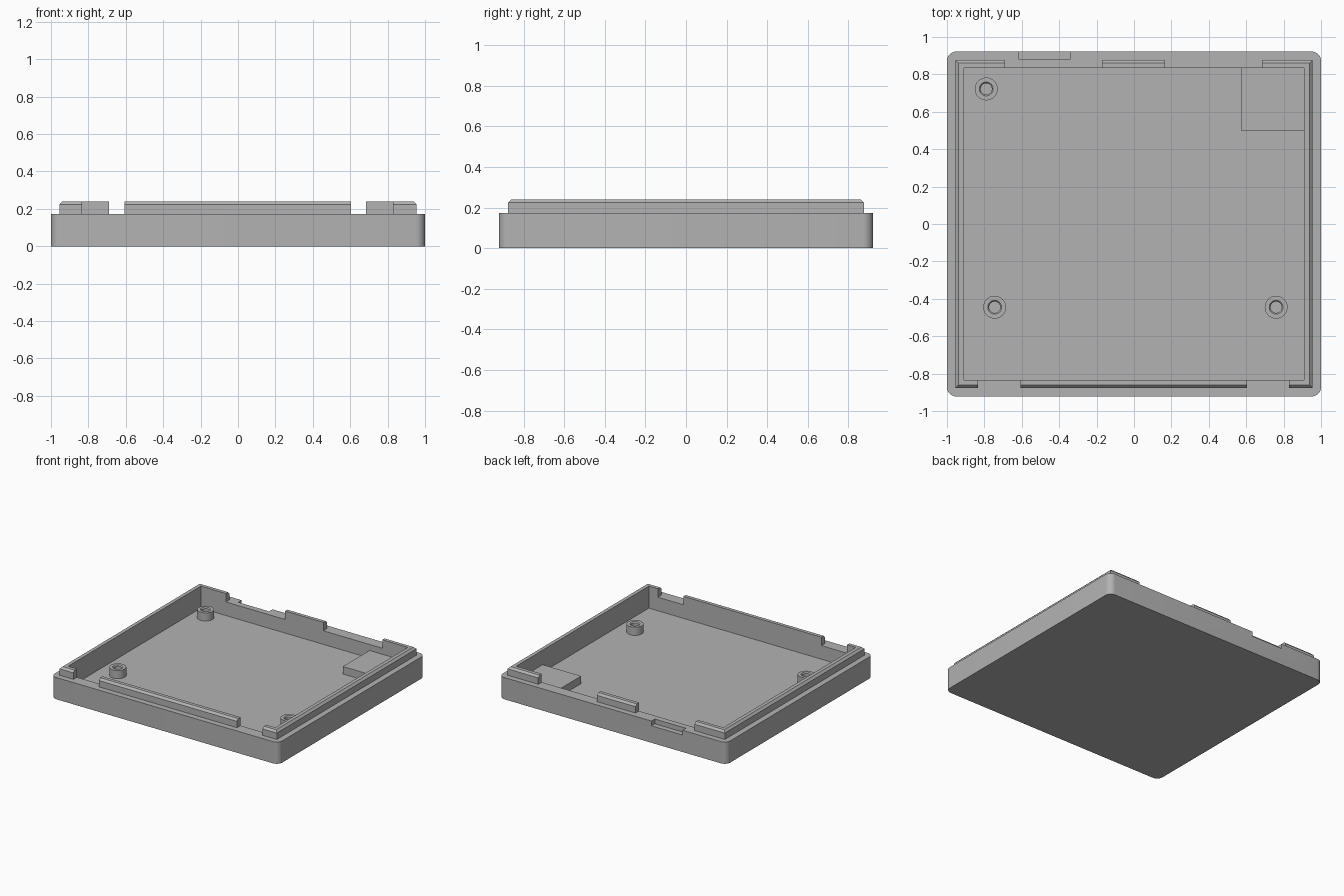
import bpy, bmesh, math

cube = bpy.data.objects.get("Cube")
if cube:
    bpy.data.objects.remove(cube)

grey = bpy.data.materials.new("mid grey plastic")
grey.use_nodes = True
grey.diffuse_color = (0.45, 0.45, 0.45, 1)
grey.node_tree.nodes["Principled BSDF"].inputs["Base Color"].default_value = grey.diffuse_color

FLOOR, RIM, LIP_TOP = 0.065, 0.173, 0.24
IN_X, IN_Y = 0.91, 0.833      # cavity half sizes
LIP_X, LIP_Y = 0.955, 0.877   # lip half sizes


def finish(name, bm):
    bmesh.ops.recalc_face_normals(bm, faces=bm.faces)
    mesh = bpy.data.meshes.new(name)
    bm.to_mesh(mesh)
    bm.free()
    mesh.materials.append(grey)
    obj = bpy.data.objects.new(name, mesh)
    bpy.context.collection.objects.link(obj)
    return obj


def box(name, x, y, z, round_upright=0, chamfer_top=0):
    """Box from (low, high) ranges, with optional edge treatment."""
    bm = bmesh.new()
    bmesh.ops.create_cube(bm, size=1)
    for v in bm.verts:
        v.co = [r[0] if c < 0 else r[1] for c, r in zip(v.co, (x, y, z))]
    if round_upright:
        edges = [e for e in bm.edges if abs(e.verts[0].co.z - e.verts[1].co.z) > 0.01]
        bmesh.ops.bevel(bm, geom=edges, offset=round_upright, segments=8,
                        profile=0.5, affect='EDGES')
    if chamfer_top:
        edges = [e for e in bm.edges if all(v.co.z > z[1] - 0.001 for v in e.verts)]
        bmesh.ops.bevel(bm, geom=edges, offset=chamfer_top, segments=1, affect='EDGES')
    return finish(name, bm)


def cut(obj, cutters):
    """Subtract the cutters, bake the result and discard them."""
    for c in cutters:
        c.hide_render = True
        mod = obj.modifiers.new("cut", 'BOOLEAN')
        mod.operation, mod.solver, mod.object = 'DIFFERENCE', 'EXACT', c
    deps = bpy.context.evaluated_depsgraph_get()
    mesh = bpy.data.meshes.new_from_object(obj.evaluated_get(deps))
    obj.modifiers.clear()
    obj.data = mesh
    for c in cutters:
        bpy.data.objects.remove(c)


def smooth(obj):
    bpy.ops.object.select_all(action='DESELECT')
    obj.select_set(True)
    bpy.context.view_layer.objects.active = obj
    bpy.ops.object.shade_smooth_by_angle(angle=math.radians(30))


# Tray body with its cavity and the finger notch in the back rim
tray = box("tray_body", (-1, 1), (-0.922, 0.922), (0, RIM), round_upright=0.05)
cut(tray, [
    box("cavity_cutter", (-IN_X, IN_X), (-IN_Y, IN_Y), (FLOOR, 0.5)),
    box("notch_cutter", (-0.615, -0.342), (0.88, 1.1), (0.135, 0.5)),
])
smooth(tray)

# Raised locating lip, interrupted at the front and back
lip = box("locating_lip", (-LIP_X, LIP_X), (-LIP_Y, LIP_Y), (RIM, LIP_TOP), chamfer_top=0.016)
cutters = [box("lip_cavity_cutter", (-IN_X, IN_X), (-IN_Y, IN_Y), (0, 0.5))]
for x in ((-0.833, -0.608), (0.605, 0.83)):
    cutters.append(box("front_gap_cutter", x, (-1.1, -0.7), (0.1, 0.5)))
for x in ((-0.69, -0.17), (0.167, 0.685)):
    cutters.append(box("back_gap_cutter", x, (0.7, 1.1), (0.1, 0.5)))
cut(lip, cutters)

# Raised pad in the back left corner of the floor
box("corner_pad", (0.572, IN_X), (0.5, IN_Y), (FLOOR, 0.125))


# Hollow screw posts
def screw_post(name, x, y):
    bm = bmesh.new()
    profile = [(0.03, FLOOR), (0.061, FLOOR), (0.061, 0.13), (0.037, 0.13), (0.03, 0.122)]
    verts = [bm.verts.new((r, 0, z)) for r, z in profile]
    edges = [bm.edges.new((a, b)) for a, b in zip(verts, verts[1:] + verts[:1])]
    bmesh.ops.spin(bm, geom=verts + edges, cent=(0, 0, 0), axis=(0, 0, 1),
                   angle=math.tau, steps=32)
    bmesh.ops.remove_doubles(bm, verts=bm.verts, dist=0.0005)
    post = finish(name, bm)
    post.location = (x, y, 0)
    smooth(post)


screw_post("back_right_post", -0.79, 0.722)
screw_post("front_right_post", -0.745, -0.445)
screw_post("front_left_post", 0.76, -0.445)
